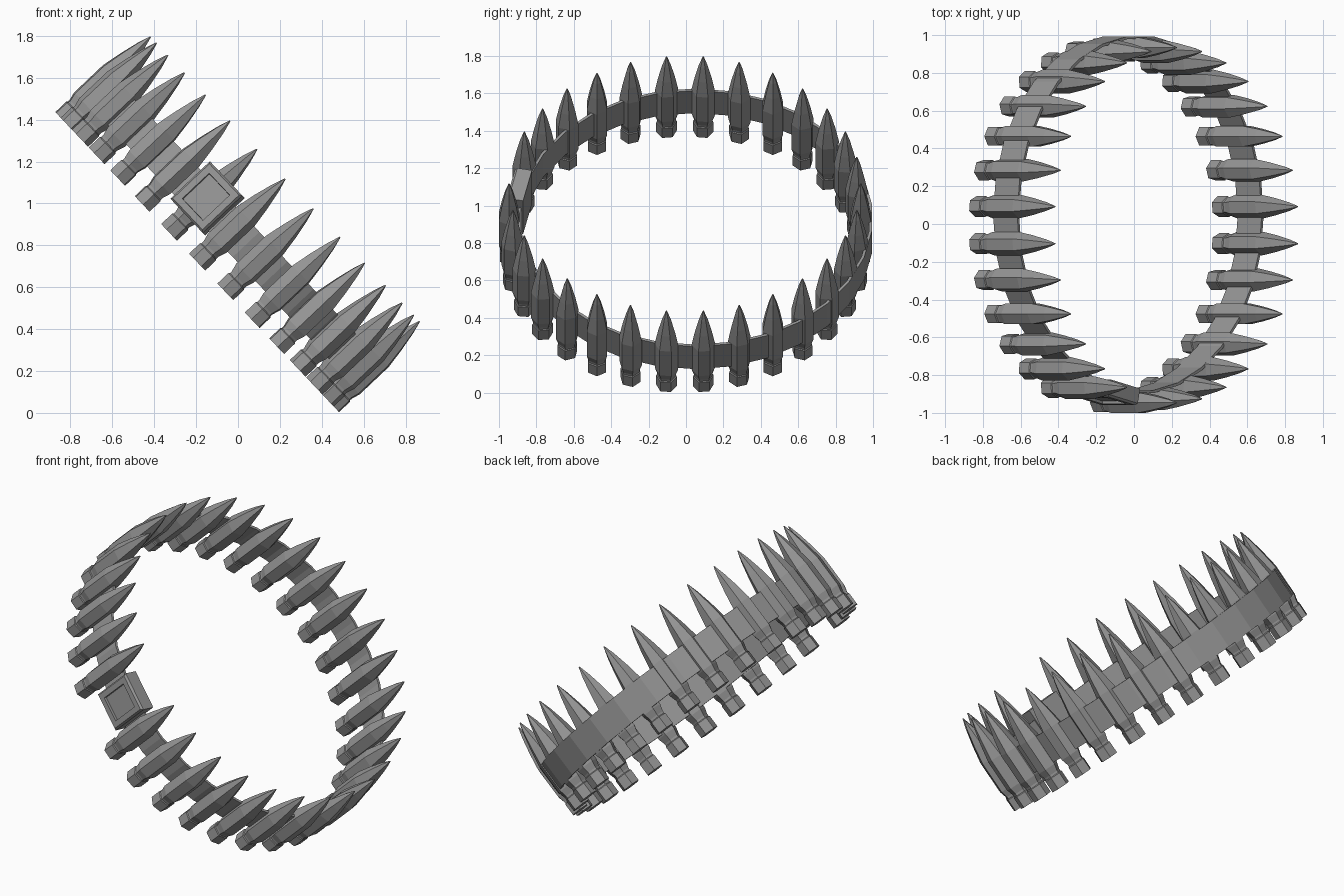
import bpy, bmesh, math
from mathutils import Matrix, Vector

cube = bpy.data.objects.get("Cube")
if cube:
    bpy.data.objects.remove(cube, do_unlink=True)

TILT = math.radians(46.6)
STEP = math.radians(12)
COUNT = 30
RING = 0.94
BUCKLE_ANGLE = math.radians(-102)
# Frame of the tilted ring: local z is the ring axis
frame = Matrix.Translation((-0.195, -0.006, 0.72)) @ Matrix.Rotation(TILT, 4, 'Y')

grey = bpy.data.materials.new("gunmetal grey")
grey.use_nodes = True
colour = (0.3, 0.3, 0.3, 1)
grey.diffuse_color = colour
grey.node_tree.nodes["Principled BSDF"].inputs["Base Color"].default_value = colour


def finish_mesh(bm, name):
    bmesh.ops.recalc_face_normals(bm, faces=bm.faces)
    mesh = bpy.data.meshes.new(name)
    bm.to_mesh(mesh)
    bm.free()
    mesh.materials.append(grey)
    return mesh


def place(mesh, name, matrix):
    obj = bpy.data.objects.new(name, mesh)
    bpy.context.collection.objects.link(obj)
    obj.matrix_world = frame @ matrix
    return obj


def loft(bm, rings, close=False):
    """Bridge successive vertex rings with quads."""
    pairs = list(zip(rings, rings[1:]))
    if close:
        pairs.append((rings[-1], rings[0]))
    for low, high in pairs:
        n = len(low)
        for i in range(n):
            j = (i + 1) % n
            bm.faces.new((low[i], low[j], high[j], high[i]))


def circle(bm, radius, height, sides, turn=0.0):
    return [bm.verts.new((radius * math.cos(turn + math.tau * i / sides),
                          radius * math.sin(turn + math.tau * i / sides), height))
            for i in range(sides)]


# Cartridge: six-sided case with rim groove and pointed tip (height, radius)
profile = [(0, .056), (.072, .056), (.077, .051), (.09, .051), (.13, .063),
           (.32, .063), (.42, .045), (.515, .023), (.578, .003)]
bm = bmesh.new()
rings = [circle(bm, r, h, 6, math.pi / 6) for h, r in profile]
loft(bm, rings)
bm.faces.new(rings[0])
bm.faces.new(rings[-1])
cartridge = finish_mesh(bm, "cartridge")

# Cartridges around the ring, leaving one slot for the buckle
for k in range(COUNT):
    angle = STEP * (k + 0.5)
    if abs(math.remainder(angle - BUCKLE_ANGLE, math.tau)) < STEP / 2:
        continue
    place(cartridge, "cartridge_%02d" % (k + 1),
          Matrix.Rotation(angle, 4, 'Z') @ Matrix.Translation((RING, 0, 0)))

# Belt: thin band set slightly towards the back
bm = bmesh.new()
inner, outer, low, high = 0.935, 0.95, 0.14, 0.315
loft(bm, [circle(bm, r, h, COUNT) for r, h in
          ((inner, low), (outer, low), (outer, high), (inner, high))], close=True)
place(finish_mesh(bm, "belt"), "belt", Matrix.Translation((0, 0.055, 0)))

# Buckle: chamfered plate with a recessed square
bm = bmesh.new()
bmesh.ops.create_cube(bm, size=1)
bmesh.ops.scale(bm, vec=Vector((0.08, 0.23, 0.26)), verts=bm.verts)
bm.faces.ensure_lookup_table()
face = max(bm.faces, key=lambda f: f.calc_center_median().x)
bmesh.ops.inset_individual(bm, faces=[face], thickness=0.014, depth=0.012)
bmesh.ops.inset_individual(bm, faces=[face], thickness=0.045, depth=0)
bmesh.ops.inset_individual(bm, faces=[face], thickness=0.002, depth=-0.015)
place(finish_mesh(bm, "buckle"), "buckle",
      Matrix.Rotation(BUCKLE_ANGLE, 4, 'Z') @ Matrix.Translation((0.9, 0, 0.245)))
